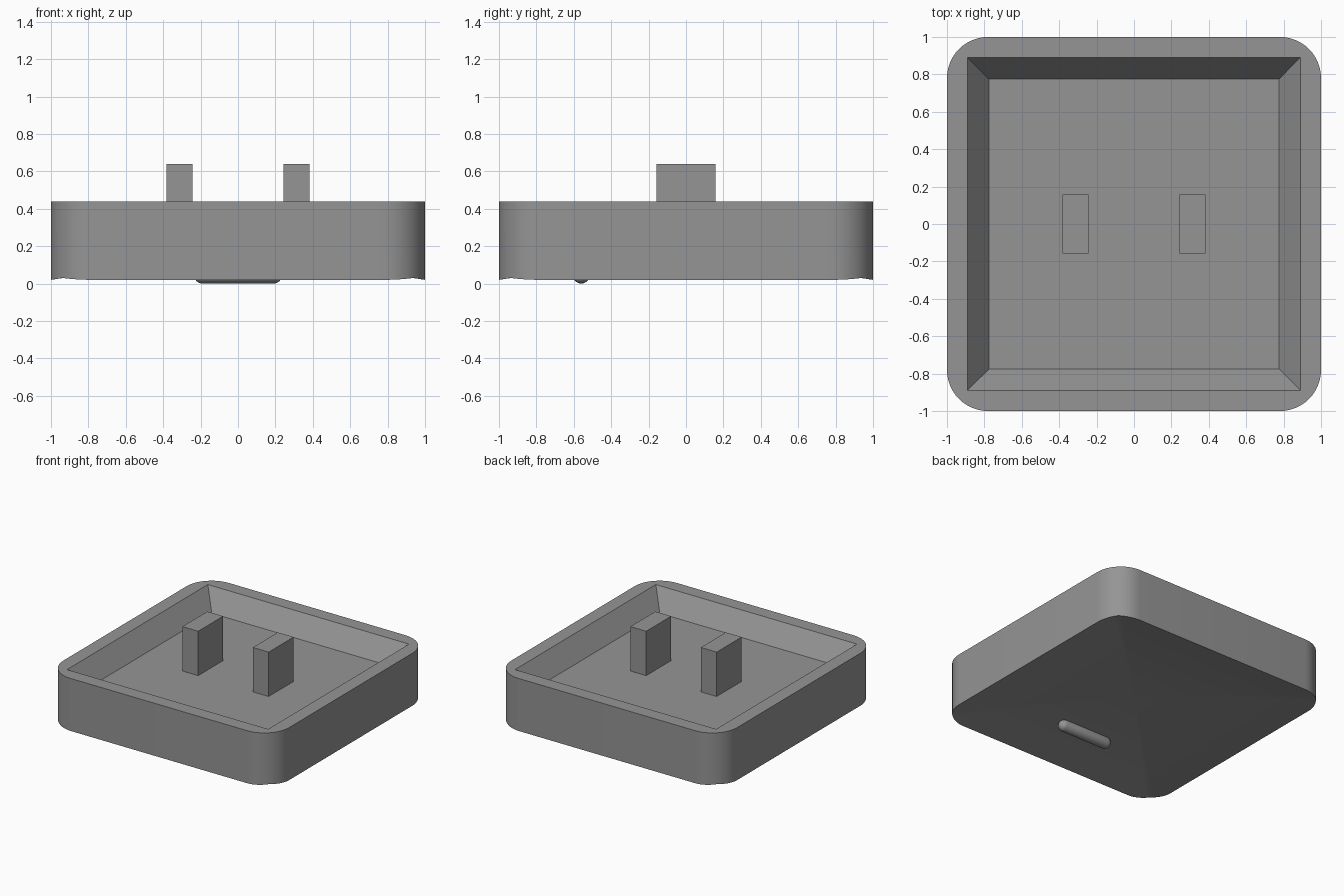
import bpy, bmesh, math
from mathutils import Vector

if "Cube" in bpy.data.objects:
    bpy.data.objects.remove(bpy.data.objects["Cube"])

grey = bpy.data.materials.new("grey plastic")
grey.diffuse_color = (0.30, 0.30, 0.30, 1)
grey.use_nodes = True
grey.node_tree.nodes["Principled BSDF"].inputs["Base Color"].default_value = grey.diffuse_color

RIM, FLOOR, EDGE, DISH = 0.44, 0.285, 0.02, 0.08   # key heights and dish depth
CORNER, STEPS = 0.22, 12                          # outer corner radius


def finish(name, bm, smooth=True):
    bmesh.ops.recalc_face_normals(bm, faces=bm.faces)
    mesh = bpy.data.meshes.new(name)
    bm.to_mesh(mesh)
    bm.free()
    mesh.materials.append(grey)
    ob = bpy.data.objects.new(name, mesh)
    bpy.context.collection.objects.link(ob)
    if smooth:
        bpy.ops.object.select_all(action='DESELECT')
        ob.select_set(True)
        bpy.context.view_layer.objects.active = ob
        bpy.ops.object.shade_smooth_by_angle(angle=math.radians(30))
    return ob


def rounded_square(radius):
    """Outline of half-width 1, counter-clockwise, same count for any radius."""
    c, pts = 1 - radius, []
    for q, (sx, sy) in enumerate([(1, 1), (-1, 1), (-1, -1), (1, -1)]):
        for i in range(STEPS + 1):
            a = math.pi / 2 * (q + i / STEPS)
            pts.append((sx * c + radius * math.cos(a), sy * c + radius * math.sin(a)))
    return pts


def bridge(bm, a, b):
    n = len(a)
    for i in range(n):
        bm.faces.new((a[i], a[(i + 1) % n], b[(i + 1) % n], b[i]))


# Shell: dished underside, straight outer wall, rim, sloping tray walls, flat floor
bm = bmesh.new()
outline = rounded_square(CORNER)
rings = []
for k in range(1, 11):
    s = k / 10
    rings.append([bm.verts.new((x * s, y * s,
                  EDGE + DISH * (1 - (s * max(abs(x), abs(y))) ** 2)))
                  for x, y in outline])
centre = bm.verts.new((0, 0, EDGE + DISH))
n = len(outline)
for i in range(n):
    bm.faces.new((centre, rings[0][(i + 1) % n], rings[0][i]))
rings.append([bm.verts.new((x, y, RIM)) for x, y in outline])
for a, b in zip(rings, rings[1:]):
    bridge(bm, a, b)

signs = [(1, 1), (-1, 1), (-1, -1), (1, -1)]
tray_top = [bm.verts.new((0.89 * x, 0.89 * y, RIM)) for x, y in signs]
tray_floor = [bm.verts.new((0.775 * x, 0.775 * y, FLOOR)) for x, y in signs]
bridge(bm, tray_top, tray_floor)
bm.faces.new(tray_floor)
# Rim: a fan at each corner and one quad along each side
top = rings[-1]
for q in range(4):
    first = q * (STEPS + 1)
    for i in range(first, first + STEPS):
        bm.faces.new((top[i], top[i + 1], tray_top[q]))
    last = first + STEPS
    bm.faces.new((top[last], top[(last + 1) % n], tray_top[(q + 1) % 4], tray_top[q]))
finish("shell", bm)

# Two upright prongs standing on the tray floor
for side, name in ((-1, "left_prong"), (1, "right_prong")):
    bm = bmesh.new()
    bmesh.ops.create_cube(bm, size=1)
    for v in bm.verts:
        v.co = Vector((side * 0.312 + v.co.x * 0.14, v.co.y * 0.316,
                       0.64 if v.co.z > 0 else FLOOR))
    finish(name, bm, smooth=False)

# Rounded raised bar on the underside
bm = bmesh.new()
bmesh.ops.create_uvsphere(bm, u_segments=24, v_segments=16, radius=0.045)
for v in bm.verts:                       # turn the poles along x, then stretch
    x, y, z = v.co.z, v.co.y, -v.co.x
    stretch = 0.19 if x > 1e-5 else -0.19
    v.co = Vector((x + stretch, y - 0.56, z + 0.045))
finish("underside_bar", bm)
